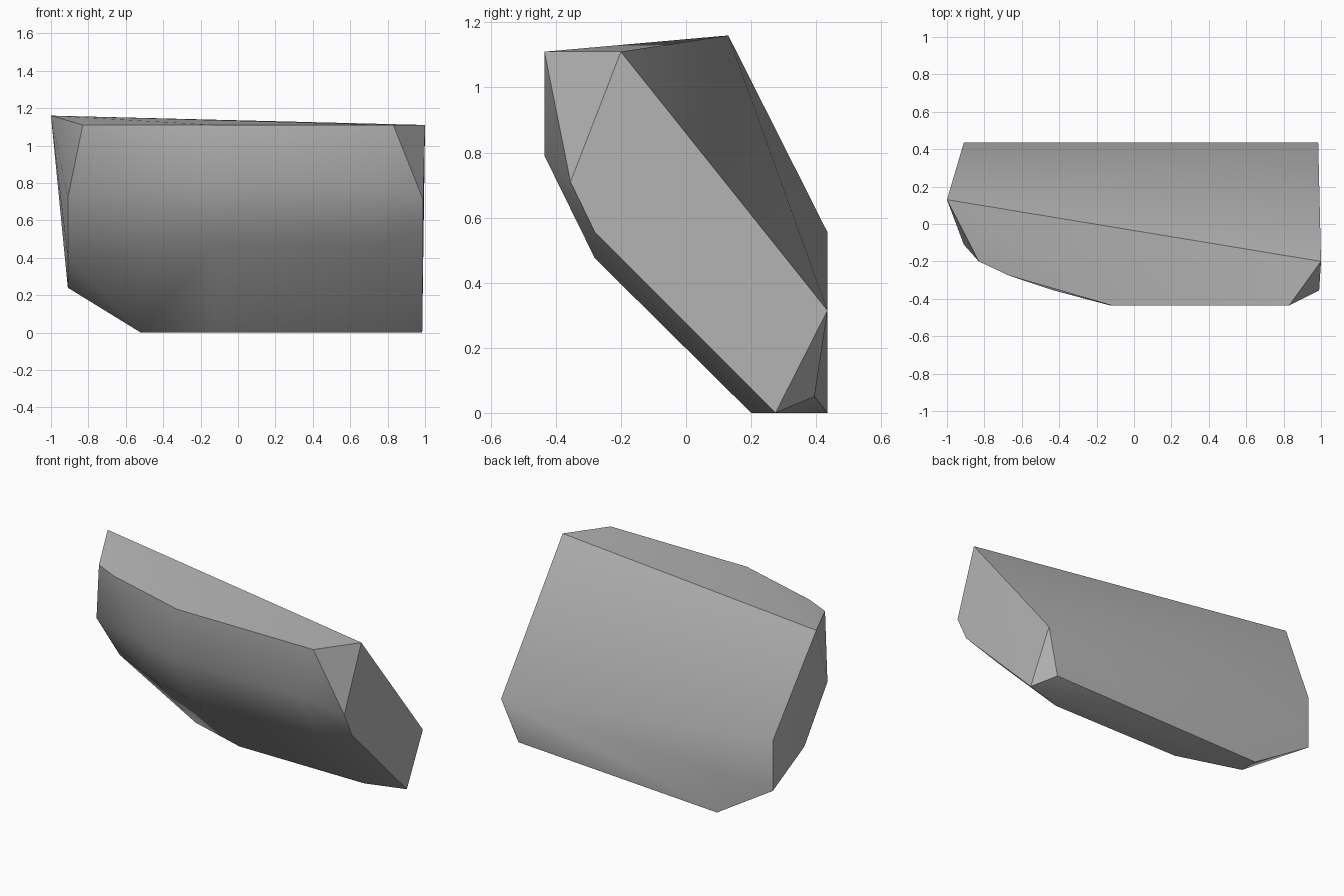
import bpy
import bmesh
import math

# Remove the default cube
default_cube = bpy.data.objects.get("Cube")
if default_cube:
    bpy.data.objects.remove(default_cube, do_unlink=True)


def flat_material(name, colour):
    material = bpy.data.materials.new(name)
    material.use_nodes = True
    material.diffuse_color = colour
    shader = material.node_tree.nodes["Principled BSDF"]
    shader.inputs["Base Color"].default_value = colour
    shader.inputs["Roughness"].default_value = 0.9
    return material


def station(x, profile):
    """Place a (y, z) profile at one position along the slab."""
    return [(x, y, z) for y, z in profile]


def convex_block(name, corners, material, crease):
    """Wrap corner points in a faceted convex shell."""
    bm = bmesh.new()
    for corner in corners:
        bm.verts.new(corner)
    hull = bmesh.ops.convex_hull(bm, input=bm.verts[:])
    loose = {item for key in ("geom_interior", "geom_unused")
             for item in hull[key] if isinstance(item, bmesh.types.BMVert)}
    bmesh.ops.delete(bm, geom=list(loose), context="VERTS")
    bmesh.ops.dissolve_limit(bm, angle_limit=math.radians(0.5),
                             verts=bm.verts[:], edges=bm.edges[:])
    bmesh.ops.recalc_face_normals(bm, faces=bm.faces[:])
    mesh = bpy.data.meshes.new(name)
    bm.to_mesh(mesh)
    bm.free()
    block = bpy.data.objects.new(name, mesh)
    bpy.context.collection.objects.link(block)
    mesh.materials.append(material)
    bpy.ops.object.select_all(action="DESELECT")
    block.select_set(True)
    bpy.context.view_layer.objects.active = block
    bpy.ops.object.shade_smooth_by_angle(angle=math.radians(crease))
    return block


# Bulging front skin, shared by the two middle stations
front_skin = [(-0.435, 0.79), (-0.28, 0.475), (0.2, 0)]
top_z = 1.11

corners = []
# Left end, with its sloping facets
corners += station(0.99, [(-0.355, 0.71), (-0.28, 0.555)])
corners += station(0.985, [(0.275, 0), (0.435, 0.315)])
corners += [(1, -0.2, top_z), (0.89, 0.395, 0.05)]
# Middle of the slab
for x in (0.74, -0.13):
    corners += station(x, front_skin)
corners += [(0.83, -0.435, top_z), (-0.12, -0.435, top_z)]
# Rounded shoulder towards the right end
corners += [(-0.43, -0.355, 0.8), (-0.5, -0.13, 0.45)]
corners += [(-0.67, -0.275, top_z), (-0.83, -0.2, top_z)]
# Right end, with the highest point and the chamfered lower corner
corners += station(-0.91, [(-0.11, 0.72), (0.12, 0.4),
                           (0.435, 0.24), (0.435, 0.555)])
corners += station(-0.52, [(0.32, 0), (0.435, 0)])
corners += [(-1, 0.13, 1.16)]

stone_grey = flat_material("stone grey", (0.46, 0.46, 0.46, 1))
convex_block("rock_slab", corners, stone_grey, crease=30)
